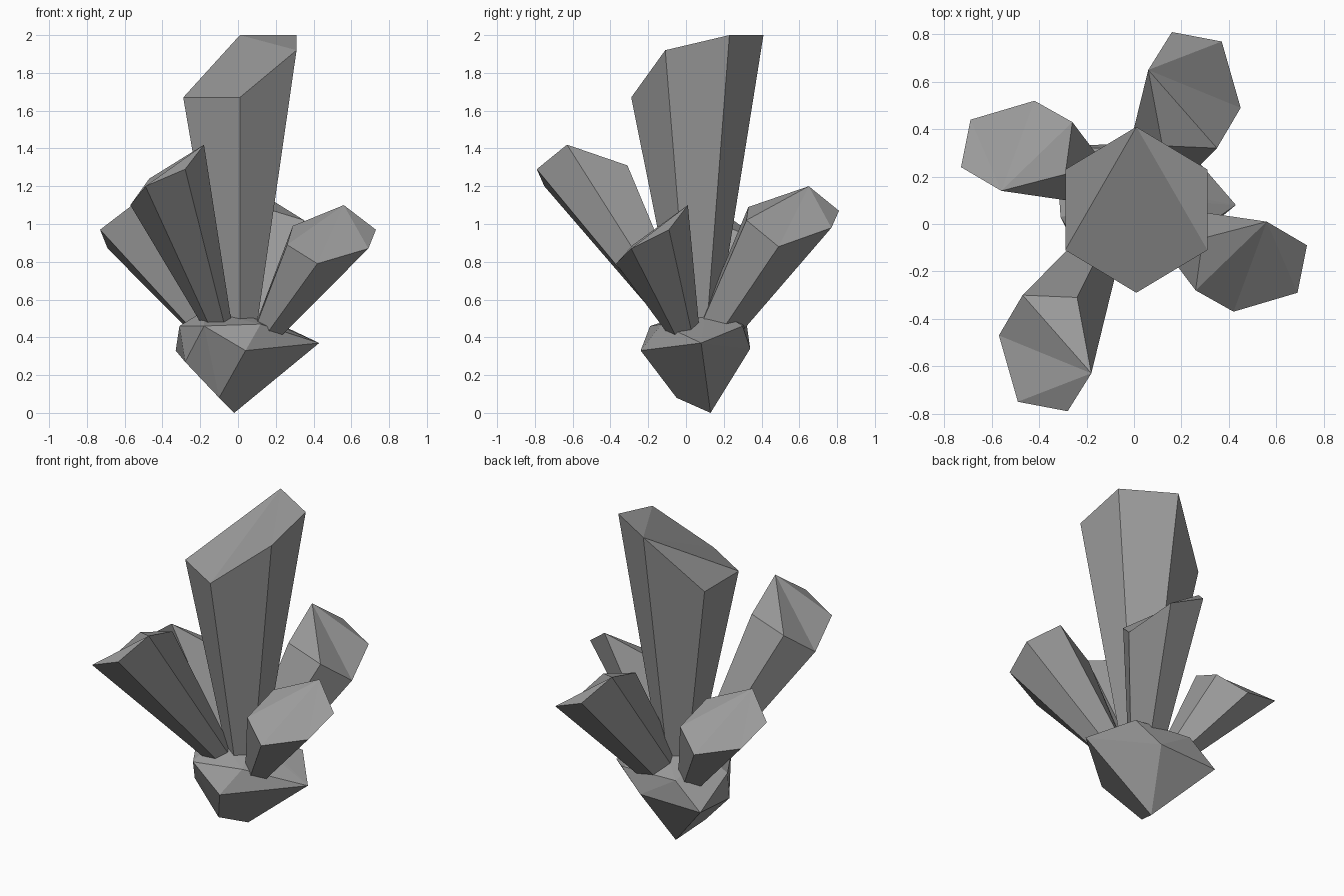
import bpy, bmesh
from mathutils import Vector, Matrix

cube = bpy.data.objects.get("Cube")
if cube:
    bpy.data.objects.remove(cube)

grey = bpy.data.materials.new("stone grey")
grey.use_nodes = True
grey.diffuse_color = (0.33, 0.33, 0.33, 1)
grey.node_tree.nodes["Principled BSDF"].inputs["Base Color"].default_value = grey.diffuse_color


def add_object(name, bm):
    bmesh.ops.recalc_face_normals(bm, faces=bm.faces)
    mesh = bpy.data.meshes.new(name)
    bm.to_mesh(mesh)
    bm.free()
    mesh.materials.append(grey)
    obj = bpy.data.objects.new(name, mesh)
    bpy.context.collection.objects.link(obj)
    return obj


def crystal(name, tip, root, taper):
    """Six-sided shard: slanted tip ring, narrowing to a square-cut root.
    The tip is a fan of facets around its first corner."""
    tip = [Vector(p) for p in tip]
    root = Vector(root)
    centre = sum(tip, Vector()) / len(tip)
    axis = (centre - root).normalized()
    bm = bmesh.new()
    top = [bm.verts.new(p) for p in tip]
    low = []
    for p in tip:
        off = p - centre
        low.append(bm.verts.new(root + (off - axis * off.dot(axis)) * taper))
    n = len(tip)
    for i in range(n):
        j = (i + 1) % n
        bm.faces.new((top[i], top[j], low[j], low[i]))
    for i in range(1, n - 1):
        bm.faces.new((top[0], top[i], top[i + 1]))
    bm.faces.new(low)
    return add_object(name, bm)


def half_turn(points, shift):
    """Turn points half round the vertical axis, then move them."""
    turn = Matrix.Translation(shift) @ Matrix.Diagonal((-1, -1, 1, 1))
    return [turn @ Vector(p) for p in points]


# Tall centre crystal
main_tip = [(0.01, 0.41, 2.0), (0.31, 0.23, 2.0), (0.31, -0.11, 1.92),
            (0.01, -0.29, 1.67), (-0.29, -0.11, 1.67), (-0.29, 0.23, 1.67)]
crystal("main_crystal", main_tip, (0.01, 0.06, 0.40), 0.27)

# Long pair, front and back
long_tip = [(-0.18, -0.63, 1.42), (-0.28, -0.79, 1.29), (-0.49, -0.75, 1.20),
            (-0.57, -0.47, 1.10), (-0.47, -0.30, 1.24), (-0.24, -0.31, 1.31)]
long_root = (-0.10, -0.02, 0.45)
crystal("front_crystal", long_tip, long_root, 0.30)
back = half_turn(long_tip + [long_root], (-0.12, 0.02, -0.22))
crystal("back_crystal", back[:-1], back[-1], 0.30)

# Short pair, left and right
short_tip = [(0.56, 0.01, 1.10), (0.73, -0.09, 0.97), (0.69, -0.29, 0.87),
             (0.42, -0.37, 0.79), (0.26, -0.28, 0.89), (0.29, -0.06, 0.99)]
short_root = (0.15, -0.01, 0.43)
crystal("left_crystal", short_tip, short_root, 0.36)
right = half_turn(short_tip + [short_root], (0, 0.15, 0))
crystal("right_crystal", right[:-1], right[-1], 0.36)

# Faceted rock at the foot
rock_points = [(-0.02, 0.13, 0), (-0.10, -0.05, 0.08), (0.04, -0.24, 0.33),
               (0.43, 0.08, 0.37), (-0.28, -0.03, 0.27), (-0.33, 0.33, 0.33),
               (-0.31, 0.03, 0.46), (-0.18, -0.19, 0.46), (-0.18, 0.05, 0.54),
               (0.12, -0.13, 0.47), (0.15, 0.10, 0.49), (0.24, 0.30, 0.46),
               (0.08, 0.34, 0.34), (-0.15, 0.32, 0.48), (0.02, 0.16, 0.55)]
bm = bmesh.new()
for p in rock_points:
    bm.verts.new(p)
hull = bmesh.ops.convex_hull(bm, input=bm.verts)
bmesh.ops.delete(bm, geom=[v for v in bm.verts if not v.link_faces], context='VERTS')
add_object("rock_base", bm)
